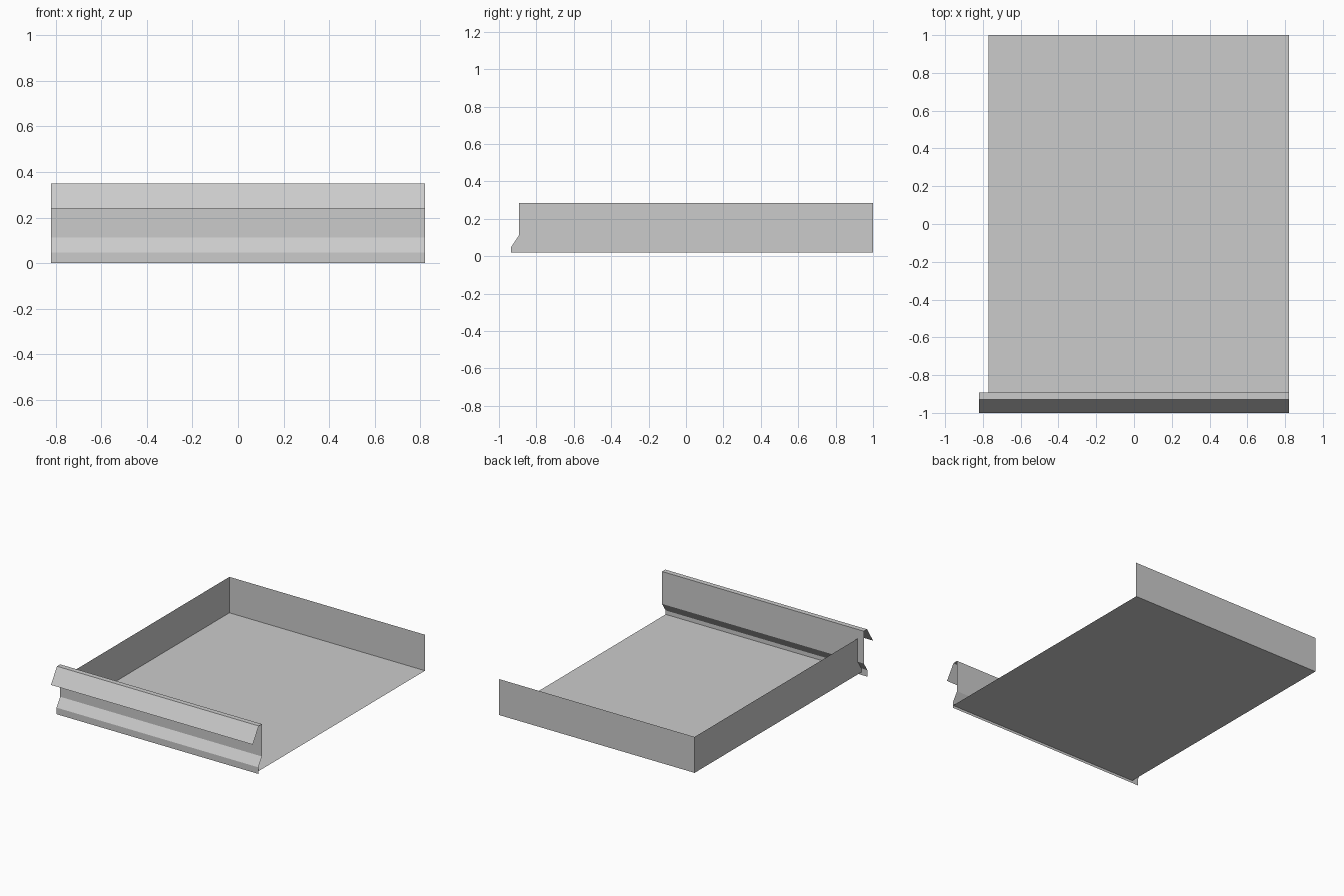
import bpy
import bmesh

cube = bpy.data.objects.get("Cube")
if cube:
    bpy.data.objects.remove(cube, do_unlink=True)

grey = bpy.data.materials.new("sheet_grey")
grey.use_nodes = True
colour = (0.6, 0.6, 0.6, 1)
grey.diffuse_color = colour
grey.node_tree.nodes["Principled BSDF"].inputs["Base Color"].default_value = colour

# Main extents
LEFT, RIGHT = 0.82, -0.77
PANEL_END = -0.82
BACK = 1.0
FLOOR, RIM = 0.019, 0.283
FOOT, FACE = -0.935, -0.893


def finish(name, bm):
    mesh = bpy.data.meshes.new(name)
    bm.to_mesh(mesh)
    bm.free()
    mesh.materials.append(grey)
    obj = bpy.data.objects.new(name, mesh)
    bpy.context.collection.objects.link(obj)
    return obj


def sheet(name, points):
    """A single flat metal sheet."""
    bm = bmesh.new()
    bm.faces.new([bm.verts.new(p) for p in points])
    return finish(name, bm)


def folded_sheet(name, profile, x0, x1):
    """An open (y, z) profile swept along x."""
    bm = bmesh.new()
    rows = [[bm.verts.new((x, y, z)) for x in (x0, x1)] for y, z in profile]
    for a, b in zip(rows, rows[1:]):
        bm.faces.new((a[0], a[1], b[1], b[0]))
    return finish(name, bm)


# Tray floor
sheet("tray_floor", [(RIGHT, FOOT, FLOOR), (LEFT, FOOT, FLOOR),
                     (LEFT, BACK, FLOOR), (RIGHT, BACK, FLOOR)])

# Back wall, facing inward
sheet("back_wall", [(RIGHT, BACK, FLOOR), (LEFT, BACK, FLOOR),
                    (LEFT, BACK, RIM), (RIGHT, BACK, RIM)])

# Front panel with a stepped foot and a hooked grip along the top
step = [(FOOT, 0.048), (FACE, 0.112)]
panel = [(FOOT, 0)] + step + [(FACE, 0.35), (-0.93, 0.35), (-1, 0.24)]
folded_sheet("front_panel", panel, PANEL_END, LEFT)

# The only side wall, its front edge following the panel
outline = [(FOOT, FLOOR), (BACK, FLOOR), (BACK, RIM), (FACE, RIM)] + step[::-1]
sheet("right_wall", [(RIGHT, y, z) for y, z in outline])
